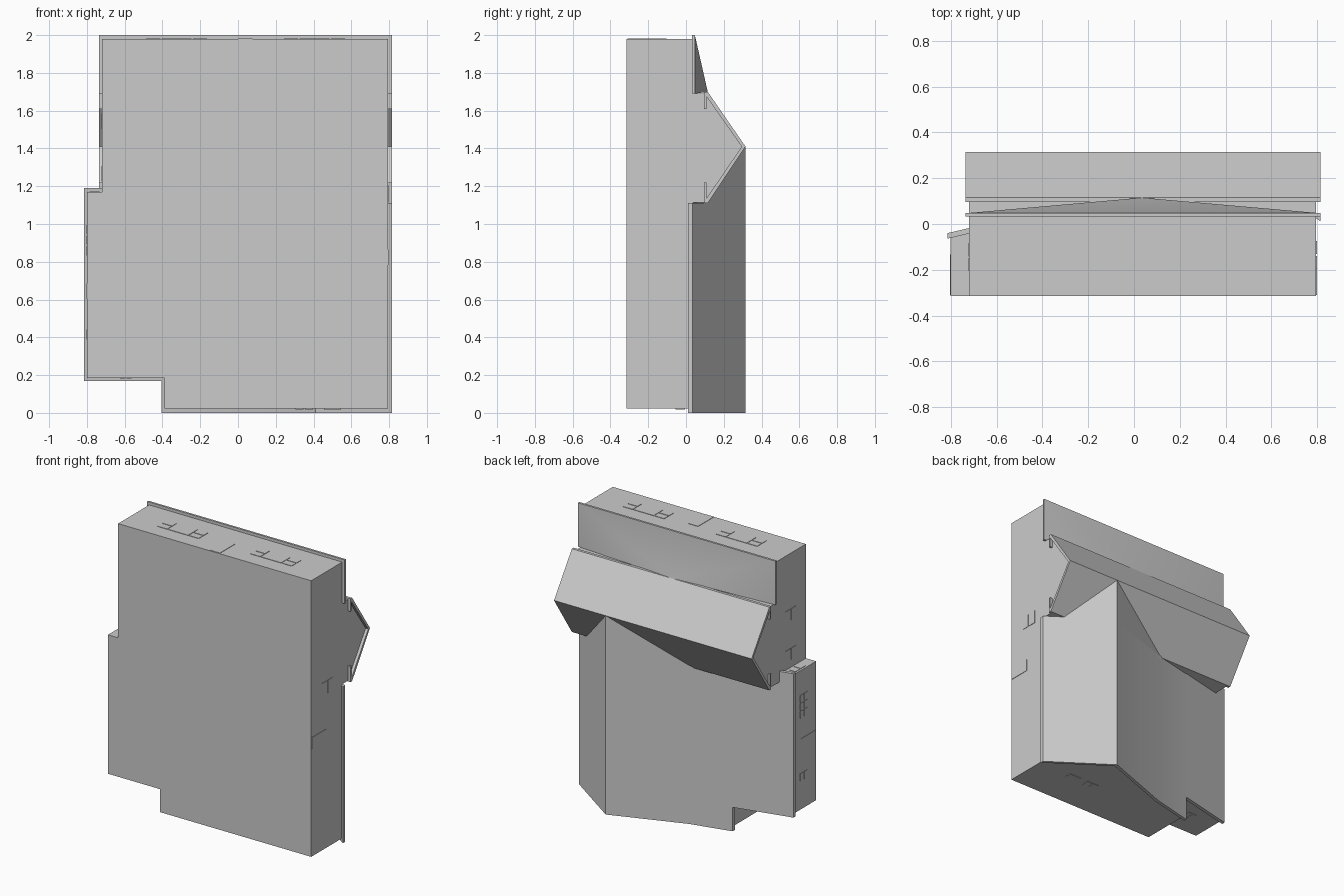
import bpy, bmesh, math
from mathutils import Vector

cube = bpy.data.objects.get("Cube")
if cube:
    bpy.data.objects.remove(cube, do_unlink=True)

grey = bpy.data.materials.new("plain_grey")
grey.use_nodes = True
COLOUR = (0.6, 0.6, 0.6, 1)
grey.diffuse_color = COLOUR
grey.node_tree.nodes["Principled BSDF"].inputs["Base Color"].default_value = COLOUR

BASE = -0.315


def finish(name, bm, smooth=False):
    bmesh.ops.recalc_face_normals(bm, faces=bm.faces)
    mesh = bpy.data.meshes.new(name)
    bm.to_mesh(mesh)
    bm.free()
    mesh.materials.append(grey)
    ob = bpy.data.objects.new(name, mesh)
    bpy.context.collection.objects.link(ob)
    if smooth:
        bpy.ops.object.select_all(action='DESELECT')
        ob.select_set(True)
        bpy.context.view_layer.objects.active = ob
        bpy.ops.object.shade_smooth_by_angle(angle=math.radians(25))
    return ob


def prism(name, profile, axis, start, end, smooth=False):
    """Extrude an (x, y) profile along z, or a (y, z) profile along x."""
    bm = bmesh.new()
    place = (lambda p: (p[0], p[1], start)) if axis == 'z' else (lambda p: (start, p[0], p[1]))
    face = bm.faces.new([bm.verts.new(place(p)) for p in profile])
    out = bmesh.ops.extrude_face_region(bm, geom=[face])
    step = Vector((0, 0, end - start)) if axis == 'z' else Vector((end - start, 0, 0))
    bmesh.ops.translate(bm, vec=step, verts=[v for v in out["geom"] if isinstance(v, bmesh.types.BMVert)])
    return finish(name, bm, smooth)


def slope(x, drop=0):
    """Height of the wing roof at x."""
    line = [(-0.815, -0.04), (-0.11, 0.125), (0.41, 0.315), (0.815, 0.035)]
    for (xa, ya), (xb, yb) in zip(line, line[1:]):
        if x <= xb:
            return ya + (yb - ya) * (x - xa) / (xb - xa) - drop


def section(xs, drop=0):
    return [(x, slope(x, drop)) for x in xs]


def slab(xs):
    return section(xs) + section(reversed(xs), 0.024)


# Walls
prism("main_walls", [(BASE, 1.11), (BASE, 1.98), (0.035, 1.98), (0.035, 1.69), (0.1, 1.69),
                     (0.3, 1.41), (0.1, 1.115)], 'x', -0.72, 0.795)
prism("wing_walls", [(0.795, BASE), (-0.8, BASE)] + section([-0.8, -0.11, 0.41, 0.795], 0.012),
      'z', 0.185, 1.17)
prism("wing_end_walls", [(0.795, BASE), (-0.39, BASE)] + section([-0.39, -0.11, 0.41, 0.795], 0.012),
      'z', 0.022, 0.2)

# Wing roof, with a step at the set-back corner and a valley into the main roof
prism("wing_roof", slab([-0.405, -0.11, 0.41, 0.815]), 'z', 0, 1.11, True)
prism("lean_to_roof", slab([-0.815, -0.405]), 'z', 0.17, 1.19)
prism("valley_roof", section([-0.14, -0.11, 0.41, 0.7]), 'z', 1.1, 1.41)

# Main gable roof with returned eaves
prism("main_roof", [(0.095, 1.70), (0.115, 1.70), (0.315, 1.41), (0.115, 1.11), (0.095, 1.11),
                    (0.095, 1.22), (0.108, 1.22), (0.108, 1.135), (0.295, 1.41), (0.108, 1.675),
                    (0.108, 1.61), (0.095, 1.61)], 'x', -0.735, 0.815)

# Shallow hipped roof
bm = bmesh.new()
corners = [(-0.735, 2.0), (0.815, 2.0), (0.815, 1.69), (-0.735, 1.69)]
top = [bm.verts.new((x, 0.047, z)) for x, z in corners]
low = [bm.verts.new((x, 0.032, z)) for x, z in corners]
peak = bm.verts.new((0.035, 0.115, 1.70))
bm.faces.new(low)
for i in range(4):
    j = (i + 1) % 4
    bm.faces.new((top[i], top[j], peak))
    bm.faces.new((low[i], low[j], top[j], top[i]))
finish("hipped_roof", bm, True)


# Windows and doors as thin panes standing just proud of the walls
def panel(name, side, at, u0, u1, y0, y1, cells=((0, 0, 1, 1),)):
    bm = bmesh.new()
    gap = 0.004
    for a, b, c, d in cells:
        ua, ub = u0 + (u1 - u0) * a + gap, u0 + (u1 - u0) * c - gap
        ya, yb = y0 + (y1 - y0) * b + gap, y0 + (y1 - y0) * d - gap
        mid, size = [0, (ya + yb) / 2, 0], [0.006, yb - ya, 0.006]
        across = 2 if side == 'x' else 0
        mid[across], size[across] = (ua + ub) / 2, ub - ua
        mid[2 - across] = at
        made = bmesh.ops.create_cube(bm, size=1)["verts"]
        bmesh.ops.scale(bm, vec=size, verts=made)
        bmesh.ops.translate(bm, vec=mid, verts=made)
    finish(name, bm)


def grid(n, m):
    return [(i / n, j / m, (i + 1) / n, (j + 1) / m) for i in range(n) for j in range(m)]


wide = [(0, 0, .25, .5), (0, .5, .25, 1), (.25, 0, .75, 1), (.75, 0, 1, .5), (.75, .5, 1, 1)]
for n, x in enumerate((-0.49, 0.24)):
    panel(f"wide_window_{n}", 'z', 1.98, x, x + 0.33, -0.21, -0.1, wide)
panel("top_door", 'z', 1.98, -0.005, 0.08, BASE, -0.13)
panel("side_window", 'x', 0.795, 1.11, 1.21, -0.2, -0.07, grid(1, 2))
panel("side_door", 'x', 0.795, 0.78, 0.87, BASE, -0.15)
for n, z in enumerate((1.22, 1.5)):
    panel(f"upper_window_{n}", 'x', -0.72, z, z + 0.09, -0.21, -0.08, grid(1, 2))
panel("tall_window", 'x', -0.8, 0.83, 1.0, -0.22, -0.13, grid(3, 2))
panel("small_window", 'x', -0.8, 0.385, 0.445, -0.22, -0.13, grid(1, 2))
panel("lean_to_door", 'x', -0.8, 0.6, 0.69, BASE, -0.14)
panel("lean_to_window", 'z', 1.17, -0.79, -0.73, -0.22, -0.1, grid(1, 2))
for n, x in enumerate((0.3, 0.45)):
    panel(f"end_window_{n}", 'z', 0.022, x, x + 0.1, -0.06, 0.0, grid(2 - n, 1))
panel("corner_window", 'z', 0.185, -0.63, -0.56, -0.2, -0.1, grid(2, 1))
